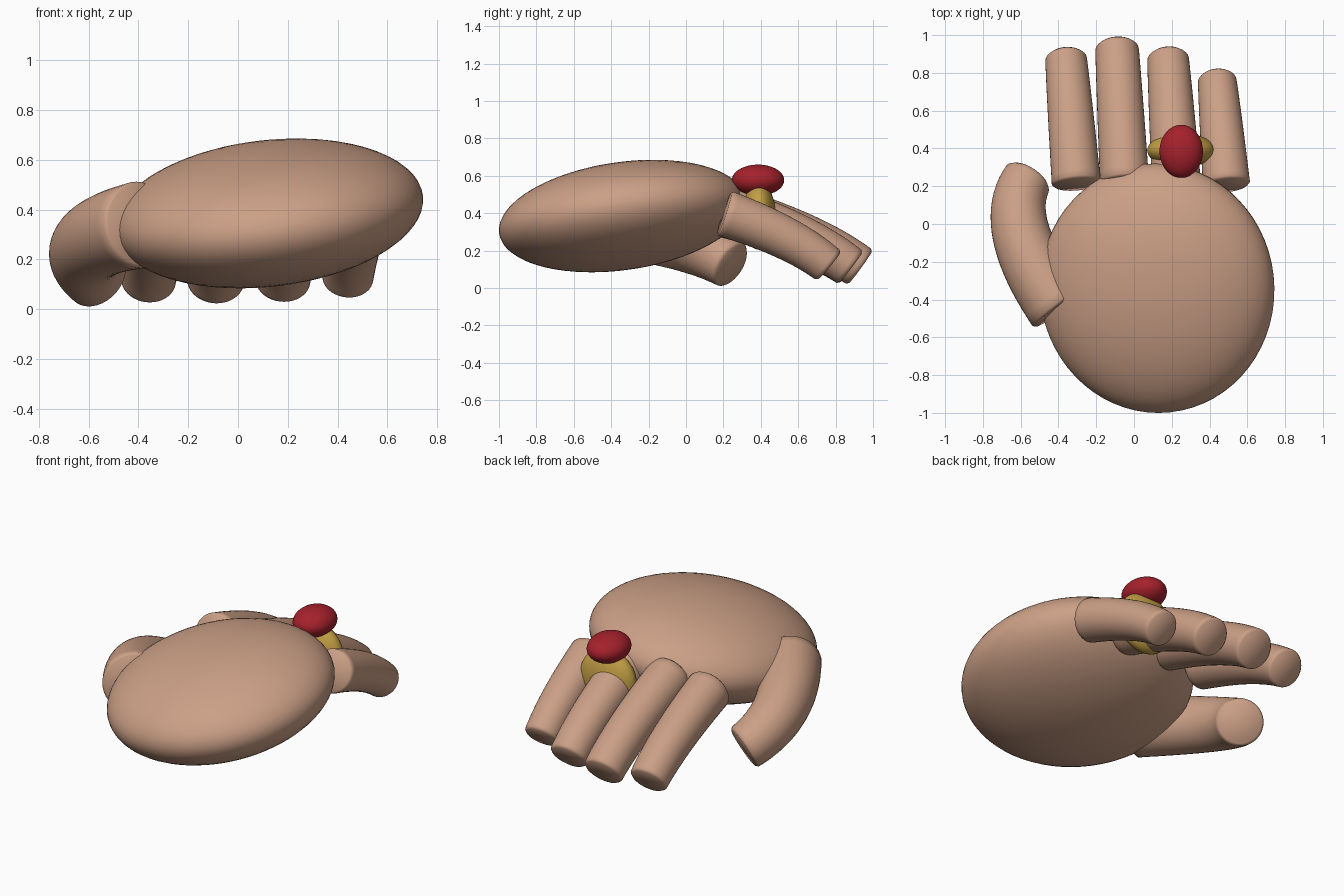
import bpy, bmesh
from math import radians, cos, sin, tau
from mathutils import Vector

if "Cube" in bpy.data.objects:
    bpy.data.objects.remove(bpy.data.objects["Cube"])


def material(name, rgb):
    m = bpy.data.materials.new(name)
    m.diffuse_color = (*rgb, 1)
    m.use_nodes = True
    m.node_tree.nodes["Principled BSDF"].inputs["Base Color"].default_value = m.diffuse_color
    return m


SKIN = material("skin", (0.60, 0.35, 0.24))
GOLD = material("gold", (0.55, 0.35, 0.06))
RUBY = material("red_stone", (0.38, 0.015, 0.025))


def ellipsoid(name, centre, radii, mat, rot=(0, 0, 0)):
    bpy.ops.mesh.primitive_uv_sphere_add(segments=64, ring_count=32, radius=1, location=centre,
                                         rotation=[radians(a) for a in rot])
    ob = bpy.context.object
    ob.name = name
    ob.scale = radii
    ob.data.materials.append(mat)
    bpy.ops.object.shade_smooth()
    return ob


def digit(name, base, bend, tip, r0, r1, steps=20, sides=40, edge=0.012):
    """Tapered tube along a quadratic curve, flat ends with a softened rim."""
    a, b, c = Vector(base), Vector(bend), Vector(tip)
    bm = bmesh.new()
    rings = []

    def ring(t, r, shift=0.0):
        p = a * (1 - t) ** 2 + b * 2 * t * (1 - t) + c * t * t
        d = ((b - a) * (1 - t) + (c - b) * t).normalized()
        u = d.cross(Vector((0, 0, 1))).normalized()
        v = u.cross(d)
        p = p + d * shift
        rings.append([bm.verts.new(p + (u * cos(k * tau / sides) + v * sin(k * tau / sides)) * r)
                      for k in range(sides)])

    ring(0, r0 - edge)
    ring(0, r0, edge)
    for i in range(1, steps):
        t = i / steps
        ring(t, r0 + (r1 - r0) * t)
    ring(1, r1, -edge)
    ring(1, r1 - edge)
    for p, q in zip(rings, rings[1:]):
        for k in range(sides):
            n = (k + 1) % sides
            bm.faces.new((p[k], p[n], q[n], q[k]))
    bm.faces.new(rings[0])
    bm.faces.new(rings[-1])
    bmesh.ops.recalc_face_normals(bm, faces=bm.faces)
    me = bpy.data.meshes.new(name)
    bm.to_mesh(me)
    bm.free()
    me.materials.append(SKIN)
    ob = bpy.data.objects.new(name, me)
    bpy.context.collection.objects.link(ob)
    bpy.context.view_layer.objects.active = ob
    bpy.ops.object.select_all(action='DESELECT')
    ob.select_set(True)
    bpy.ops.object.shade_smooth_by_angle(angle=radians(50))
    return ob


# palm
ellipsoid("palm", (0.122, -0.34, 0.385), (0.625, 0.666, 0.282), SKIN, (8, -6.5, 0))

# fingers: name, base (x, y, z), tip (x, y, z), radii
FINGERS = [
    ("index_finger", (-0.305, 0.21, 0.40), (-0.36, 0.88, 0.11), 0.13, 0.11),
    ("middle_finger", (-0.05, 0.22, 0.42), (-0.09, 0.932, 0.11), 0.13, 0.115),
    ("ring_finger", (0.225, 0.21, 0.42), (0.18, 0.88, 0.11), 0.13, 0.11),
    ("little_finger", (0.49, 0.205, 0.40), (0.44, 0.765, 0.118), 0.125, 0.102),
]
for name, base, tip, r0, r1 in FINGERS:
    b, t = Vector(base), Vector(tip)
    bend = b.lerp(t, 0.67)
    bend.z = b.z + (t.z - b.z) * 0.45
    digit(name, b, bend, t, r0, r1)

# thumb
digit("thumb", (-0.39, -0.445, 0.34), (-0.72, 0.0, 0.275), (-0.56, 0.245, 0.123), 0.175, 0.132)

# ring and its stone
ellipsoid("ring_band", (0.25, 0.39, 0.385), (0.18, 0.09, 0.18), GOLD)
ellipsoid("ring_stone", (0.25, 0.385, 0.577), (0.115, 0.14, 0.083), RUBY)
